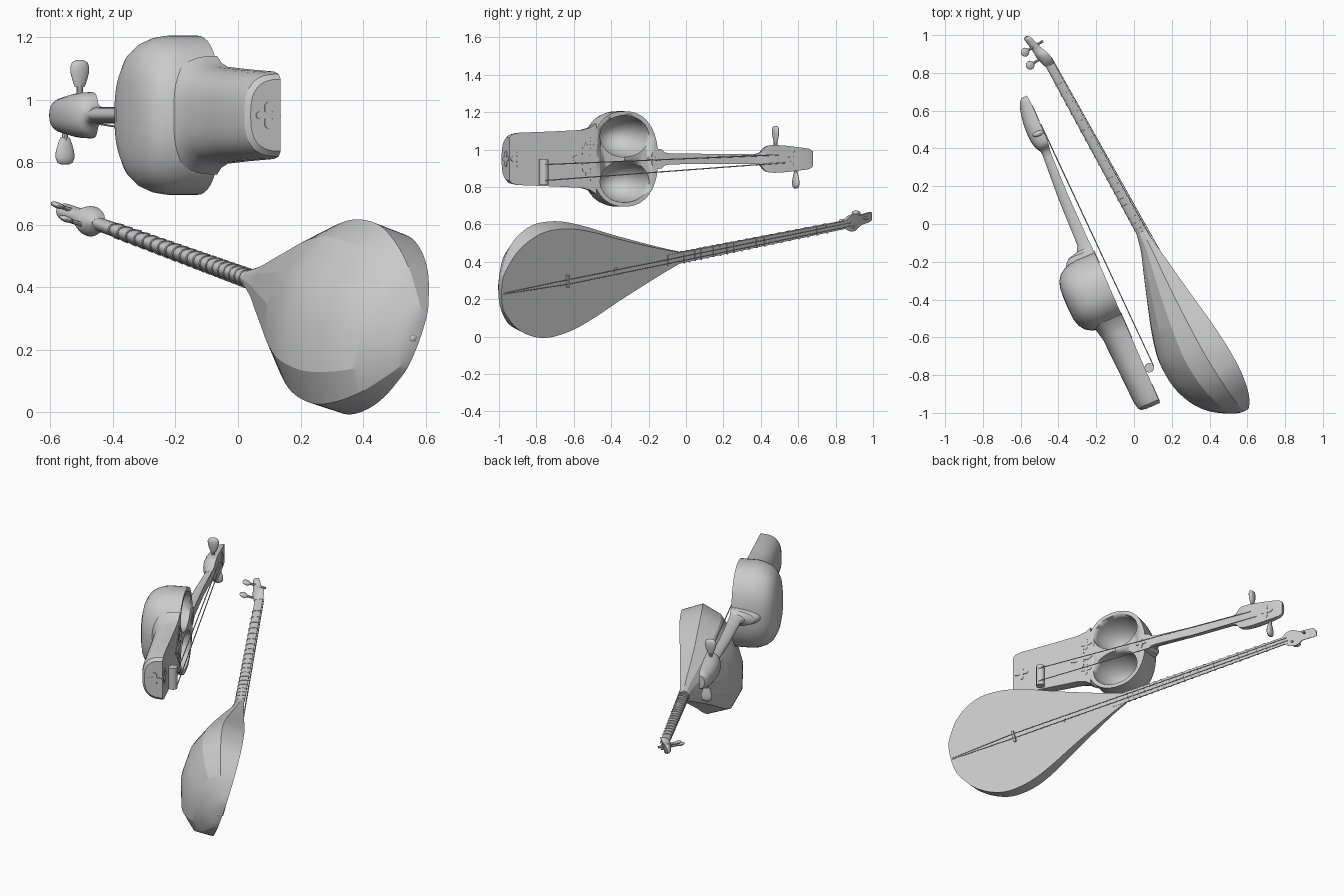
import bpy, bmesh, math
from mathutils import Vector, Matrix

if "Cube" in bpy.data.objects:
    bpy.data.objects.remove(bpy.data.objects["Cube"])


def frame(origin, d, n):
    """Local axes: x along the instrument, y across, z out of the soundboard."""
    d = Vector(d).normalized()
    n = Vector(n)
    n = (n - d * n.dot(d)).normalized()
    m = Matrix((d, n.cross(d), n)).transposed().to_4x4()
    m.translation = Vector(origin)
    return m


LUTE = frame((.566, -.96, .234), (-.476, .862, .173), (.808, .513, -.29))
FIDDLE = frame((.135, -.94, .95), (-.40, .916, 0), (.916, .40, 0))


def finish(name, bm, m, angle=30):
    bmesh.ops.recalc_face_normals(bm, faces=bm.faces)
    me = bpy.data.meshes.new(name)
    bm.to_mesh(me)
    bm.free()
    ob = bpy.data.objects.new(name, me)
    ob.matrix_world = m
    bpy.context.collection.objects.link(ob)
    bpy.ops.object.select_all(action='DESELECT')
    ob.select_set(True)
    bpy.context.view_layer.objects.active = ob
    bpy.ops.object.shade_smooth_by_angle(angle=math.radians(angle))
    return ob


def loft(name, rings, m, angle=30):
    bm = bmesh.new()
    vs = [[bm.verts.new(p) for p in r] for r in rings]
    k = len(vs[0])
    for a, b in zip(vs, vs[1:]):
        for i in range(k):
            bm.faces.new((a[i], a[(i + 1) % k], b[(i + 1) % k], b[i]))
    bm.faces.new(vs[0])
    bm.faces.new(vs[-1])
    return finish(name, bm, m, angle)


def smooth(rows, steps):
    """Catmull-Rom resampling of profile rows."""
    rows = [Vector(r) for r in rows]
    p = [rows[0]] + rows + [rows[-1]]
    out = []
    for a, b, c, d in zip(p, p[1:], p[2:], p[3:]):
        for j in range(steps):
            t = j / steps
            out.append(b + (c - a) * (t / 2) + (2 * a - 5 * b + 4 * c - d) * (t * t / 2)
                       + (3 * b - a - 3 * c + d) * (t ** 3 / 2))
    return out + [rows[-1]]


def spow(v, e):
    return math.copysign(abs(v) ** e, v)


def dring(s, h, top, depth, p=2.0, k=14):
    """D section: flat on the face side, rounded on the back."""
    th = [math.pi * i / k for i in range(k + 1)]
    return [(s, h * spow(math.cos(a), 2 / p), top - depth * abs(math.sin(a)) ** (2 / p)) for a in th]


def rod(name, a, b, r, m, sides=8):
    a, b = Vector(a), Vector(b)
    q = (b - a).to_track_quat('Z', 'Y')
    rings = [[c + q @ Vector((r * math.cos(t), r * math.sin(t), 0))
              for t in (2 * math.pi * i / sides for i in range(sides))] for c in (a, b)]
    return loft(name, rings, m)


def ball(name, c, r, m, seg=24):
    bm = bmesh.new()
    bmesh.ops.create_uvsphere(bm, u_segments=seg, v_segments=seg // 2, radius=1,
                              matrix=Matrix.Translation(c) @ Matrix.Diagonal((*r, 1)))
    return finish(name, bm, m)


def box(name, c, size, m):
    bm = bmesh.new()
    bmesh.ops.create_cube(bm, size=1, matrix=Matrix.Translation(c) @ Matrix.Diagonal((*size, 1)))
    return finish(name, bm, m)


def clover(name, c, r, m):
    """Thin four-lobed inlay with pointed tips."""
    pts = []
    for i in range(48):
        a = 2 * math.pi * i / 48
        q = r * (.35 + .65 * abs(math.cos(2 * a)) ** 1.5)
        pts.append((q * math.cos(a), q * math.sin(a)))
    return loft(name, [[(c[0] + x, c[1] + y, c[2] + z) for x, y in pts] for z in (-.003, .003)], m)


# ---------- long-necked lute ----------
# ribbed pear-shaped bowl: position, half width, depth
pear = [(-.03, .02, .01), (-.02, .09, .05), (.01, .145, .1), (.06, .21, .16), (.13, .262, .21),
        (.22, .297, .245), (.31, .302, .26), (.42, .285, .257), (.55, .24, .225), (.7, .175, .175),
        (.85, .115, .12), (.98, .065, .07), (1.08, .03, .045)]
half = [(1, 0), (1.01, .5), (.72, .83), (.25, 1)]
ribs = half + [(-x, y) for x, y in reversed(half)]
loft("lute_bowl", [[(t, h * x, -dp * y) for x, y in ribs] for t, h, dp in smooth(pear, 5)], LUTE, 18)

# neck with tied frets
loft("lute_neck", [dring(1.0, .031, .003, .05), dring(2.12, .022, .003, .042)], LUTE)
pos = 1.1
for i in range(20):
    h = .031 - .009 * (pos - 1) / 1.12
    loft(f"lute_fret_{i}", [dring(pos + e, h + .003, .006, .055 - .006 * (pos - 1)) for e in (-.004, .004)], LUTE)
    pos += .034 + .0014 * i

# head bent back, and pegs
head = [(2.1, .022, .003, .043), (2.13, .042, 0, .05), (2.17, .048, -.008, .05), (2.205, .03, -.018, .042),
        (2.25, .028, -.03, .035), (2.285, .026, -.042, .028), (2.295, .015, -.047, .018)]
loft("lute_head", [dring(*r) for r in smooth(head, 4)], LUTE)
for i, (t, w) in enumerate(((2.15, -.02), (2.23, .012))):
    rod(f"lute_peg_shaft_{i}", (t, w, .01), (t, w, -.09), .007, LUTE)
    ball(f"lute_peg_{i}", (t, w, -.105), (.024, .01, .024), LUTE, 16)

# end pin, bridge, rosette, strings
ball("lute_end_pin", (-.015, 0, -.02), (.017, .017, .017), LUTE, 16)
box("lute_bridge", (.376, 0, .01), (.014, .065, .022), LUTE)
rod("lute_sound_button", (.685, 0, -.005), (.685, 0, .003), .018, LUTE, 20)
for i, w in enumerate((-.013, .013)):
    rod(f"lute_tail_string_{i}", (-.02, w * .2, .004), (.376, w, .022), .002, LUTE, 6)
    rod(f"lute_string_{i}", (.376, w, .022), (2.13, w * .7, .01), .002, LUTE, 6)

# ---------- double-chambered fiddle ----------
# lower body
lower = [(-.004, .115, 0, .105), (.012, .132, 0, .12), (.05, .14, 0, .127), (.25, .147, 0, .135),
         (.42, .155, 0, .143), (.47, .168, 0, .155), (.505, .19, 0, .17)]
loft("fiddle_lower_body", [dring(*r, p=2.7, k=20) for r in lower], FIDDLE)

# deep round bowl, hollowed by two oval chambers
rings = []
for z, f in ((0, 1), (-.1, 1), (-.14, .975), (-.18, .91), (-.21, .81), (-.232, .65), (-.243, .45), (-.247, .15)):
    rings.append([(.667 + .196 * f * spow(math.cos(a), .87), .255 * f * spow(math.sin(a), .87), z)
                  for a in (2 * math.pi * i / 48 for i in range(48))])
bowl = loft("fiddle_bowl", rings, FIDDLE)
for side in (1, -1):
    cut = ball("chamber_cutter", (.667, .121 * side, 0.001), (.143, .112, .2), FIDDLE, 32)
    cut.hide_render = True
    mod = bowl.modifiers.new("chamber", 'BOOLEAN')
    mod.operation = 'DIFFERENCE'
    mod.solver = 'EXACT'
    mod.object = cut
    bpy.context.view_layer.objects.active = bowl
    bpy.ops.object.modifier_apply(modifier=mod.name)
    bpy.data.objects.remove(cut)

# heel, neck and head
neck = [(.825, .06, 0, .17), (.86, .055, 0, .165), (.885, .05, 0, .14), (.9, .036, 0, .085),
        (.93, .029, -.003, .065), (1.2, .027, -.006, .055), (1.45, .027, 0, .045)]
loft("fiddle_neck", [dring(*r) for r in neck], FIDDLE)
head = [(1.43, .027, 0, .045), (1.46, .036, .003, .05), (1.49, .066, .008, .07), (1.53, .074, .01, .083),
        (1.6, .071, .01, .085), (1.68, .062, .01, .075), (1.74, .054, .008, .055), (1.765, .04, .004, .03)]
loft("fiddle_head", [dring(*r, p=2.4) for r in smooth(head, 4)], FIDDLE)

# leaf-shaped pegs
for i, (s, side, w0) in enumerate(((1.557, 1, .09), (1.675, -1, .072))):
    rod(f"fiddle_peg_shaft_{i}", (s, .03 * side, -.02), (s, (w0 + .01) * side, -.02), .01, FIDDLE, 10)
    leaf = [(0, .5), (.02, .75), (.045, .97), (.065, 1), (.08, .8), (.086, .4)]
    loft(f"fiddle_peg_{i}", [[(s + .016 * f * math.cos(a), (w0 + u) * side, -.02 + .033 * f * math.sin(a))
                              for a in (2 * math.pi * j / 16 for j in range(16))] for u, f in leaf], FIDDLE, 45)

# bridge roller and strings
rod("fiddle_bridge", (.186, -.136, .022), (.186, -.003, .022), .025, FIDDLE, 20)
for i, (wa, wb, sb) in enumerate(((-.03, .022, 1.56), (-.115, -.02, 1.6))):
    rod(f"fiddle_string_{i}", (.186, wa, .047), (sb, wb, .012), .003, FIDDLE, 6)

# inlaid ornaments on the face, head and end cap
clover("ornament_bottom", (.05, 0, 0), .048, FIDDLE)
clover("ornament_middle", (.44, 0, 0), .075, FIDDLE)
for side in (1, -1):
    clover(f"ornament_middle_side_{side}", (.475, .085 * side, 0), .035, FIDDLE)
clover("ornament_neck", (.835, 0, .001), .035, FIDDLE)
clover("ornament_head", (1.66, 0, .01), .045, FIDDLE)
end = FIDDLE @ Matrix.Translation((-.005, 0, -.045)) @ Matrix.Rotation(math.pi / 2, 4, 'Y')
clover("ornament_end", (0, 0, 0), .042, end)
